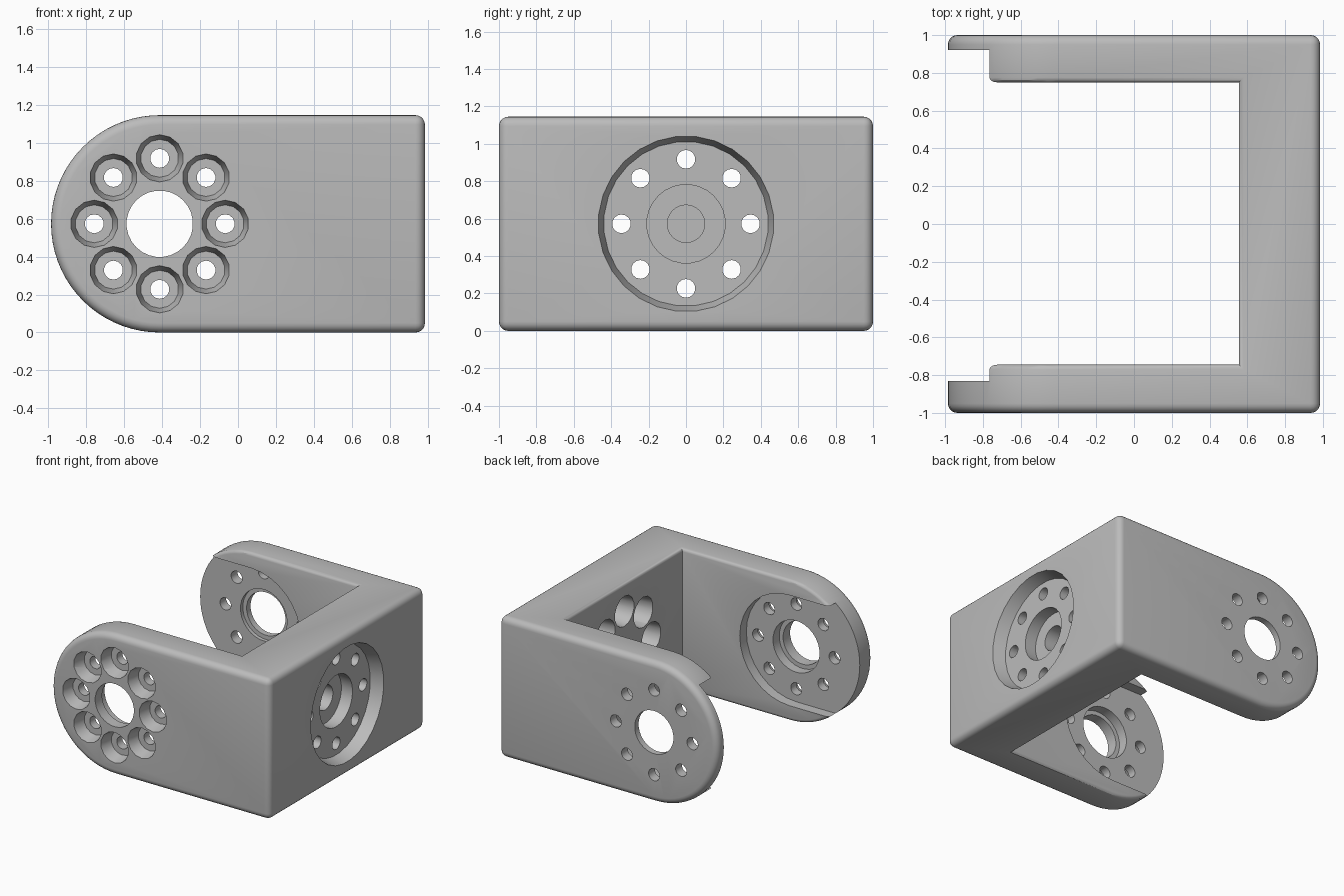
import bpy, bmesh, math

cube = bpy.data.objects.get("Cube")
if cube:
    bpy.data.objects.remove(cube)

H = 1.145                 # bracket height
R = H / 2                 # arm end radius
X = 0.985                 # half length
XC = R - X                # arm axis position
XI = 0.555                # inner face of the base wall
Y = [-1.0, -0.745, 0.75, 1.0]
ARC = 36

grey = bpy.data.materials.new("bracket_grey")
grey.use_nodes = True
colour = (0.5, 0.5, 0.5, 1)
grey.diffuse_color = colour
grey.node_tree.nodes["Principled BSDF"].inputs["Base Color"].default_value = colour


def make_object(name, bm):
    bmesh.ops.recalc_face_normals(bm, faces=bm.faces[:])
    mesh = bpy.data.meshes.new(name)
    bm.to_mesh(mesh)
    bm.free()
    mesh.materials.append(grey)
    ob = bpy.data.objects.new(name, mesh)
    bpy.context.collection.objects.link(ob)
    return ob


def circle(r, n, u=0, v=0):
    return [(u + r * math.cos(2 * math.pi * (i + 0.5) / n),
             v + r * math.sin(2 * math.pi * (i + 0.5) / n)) for i in range(n)]


def slot(r):
    """Half circle that runs out through the open arm end."""
    arc = [(r * math.sin(math.pi * i / 16), -r * math.cos(math.pi * i / 16)) for i in range(17)]
    return arc + [(-1, r), (-1, -r)]


def on_arm(u, v, d):
    return (XC + u, d, R + v)


def on_base(u, v, d):
    return (d, u, R + v)


def loft(bm, layers, place):
    """Skin a stack of (depth, outline) layers into a closed solid."""
    rings = [[bm.verts.new(place(u, v, d)) for u, v in pts] for d, pts in layers]
    n = len(rings[0])
    for a, b in zip(rings, rings[1:]):
        for i in range(n):
            j = (i + 1) % n
            bm.faces.new((a[i], a[j], b[j], b[i]))
    bm.faces.new(rings[0])
    bm.faces.new(rings[-1])


def cutter(name, place, layers, n=28, count=1):
    """Turned cutter; count > 1 repeats it on the screw circle."""
    bm = bmesh.new()
    for k in range(count):
        a = 2 * math.pi * k / count
        ring = 0.345 if count > 1 else 0
        u, v = ring * math.cos(a), ring * math.sin(a)
        loft(bm, [(d, circle(r, n, u, v)) for d, r in layers], place)
    return make_object(name, bm)


def slot_cutter(name, d0, d1):
    bm = bmesh.new()
    loft(bm, [(d0, slot(0.45)), (d1, slot(0.45))], on_arm)
    return make_object(name, bm)


# U-shaped body with round arm ends
bm = bmesh.new()
arcs, inner, outer = [], {}, {}
for k, y in enumerate(Y):
    arcs.append([bm.verts.new((XC - R * math.sin(math.pi * i / ARC), y,
                               R + R * math.cos(math.pi * i / ARC))) for i in range(ARC + 1)])
    x = X if k in (0, 3) else XI
    ends = [bm.verts.new((x, y, 0)), bm.verts.new((x, y, H))]
    outer[k] = ends
    bm.faces.new(arcs[k] + ends)
for a, b in ((0, 1), (2, 3)):
    for i in range(ARC):
        bm.faces.new((arcs[a][i], arcs[a][i + 1], arcs[b][i + 1], arcs[b][i]))
for a, b in ((0, 3), (1, 2)):
    bm.faces.new((outer[a][0], outer[b][0], outer[b][1], outer[a][1]))
for arc_end, side in ((0, 1), (ARC, 0)):
    bm.faces.new((arcs[0][arc_end], outer[0][side], outer[3][side], arcs[3][arc_end],
                  arcs[2][arc_end], outer[2][side], outer[1][side], arcs[1][arc_end]))
bmesh.ops.recalc_face_normals(bm, faces=bm.faces[:])


def on_plane(edge, axis, value):
    return all(abs(v.co[axis] - value) < 1e-4 for v in edge.verts)


# Rounded outer edges, then the finer inner rims
edges = [e for e in bm.edges if on_plane(e, 1, Y[0]) or on_plane(e, 1, Y[3]) or on_plane(e, 0, X)]
bmesh.ops.bevel(bm, geom=edges, offset=0.05, segments=5, profile=0.5, affect='EDGES')
edges = []
for e in bm.edges:
    wall = on_plane(e, 0, XI)
    corner = wall and (on_plane(e, 1, Y[1]) or on_plane(e, 1, Y[2]))
    if not corner and (wall or on_plane(e, 1, Y[1]) or on_plane(e, 1, Y[2])):
        edges.append(e)
bmesh.ops.bevel(bm, geom=edges, offset=0.025, segments=3, profile=0.5, affect='EDGES')
body = make_object("bracket_body", bm)

# Recesses, centre bores and screw holes
cutters = [
    slot_cutter("front_arm_slot", -0.83, -0.6),
    slot_cutter("back_arm_slot", 0.92, 0.6),
    cutter("base_recess", on_base,
           [(1.0, 0.474), (0.885, 0.44), (0.885, 0.21), (0.785, 0.21), (0.785, 0.1), (0.65, 0.1)]),
    cutter("front_arm_bore", on_arm,
           [(-0.7, 0.21), (-0.91, 0.21), (-0.91, 0.175), (-1.1, 0.175)]),
    cutter("back_arm_bore", on_arm,
           [(0.7, 0.21), (0.95, 0.21), (0.95, 0.175), (1.1, 0.175)]),
    cutter("front_arm_screws", on_arm,
           [(-1.01, 0.127), (-0.9, 0.1), (-0.9, 0.05), (-0.7, 0.05)], 14, 8),
    cutter("back_arm_screws", on_arm, [(0.7, 0.05), (1.1, 0.05)], 14, 8),
    cutter("base_screws", on_base,
           [(0.54, 0.125), (0.8, 0.1), (0.8, 0.05), (0.95, 0.05)], 14, 8),
]
for c in cutters:
    mod = body.modifiers.new(c.name, 'BOOLEAN')
    mod.operation = 'DIFFERENCE'
    mod.solver = 'EXACT'
    mod.object = c
    c.hide_render = True

# Bake the cuts and drop the cutters
bpy.context.view_layer.update()
deps = bpy.context.evaluated_depsgraph_get()
mesh = bpy.data.meshes.new_from_object(body.evaluated_get(deps))
body.modifiers.clear()
body.data = mesh
for c in cutters:
    bpy.data.objects.remove(c)

bpy.ops.object.select_all(action='DESELECT')
body.select_set(True)
bpy.context.view_layer.objects.active = body
bpy.ops.object.shade_smooth_by_angle(angle=math.radians(30))
